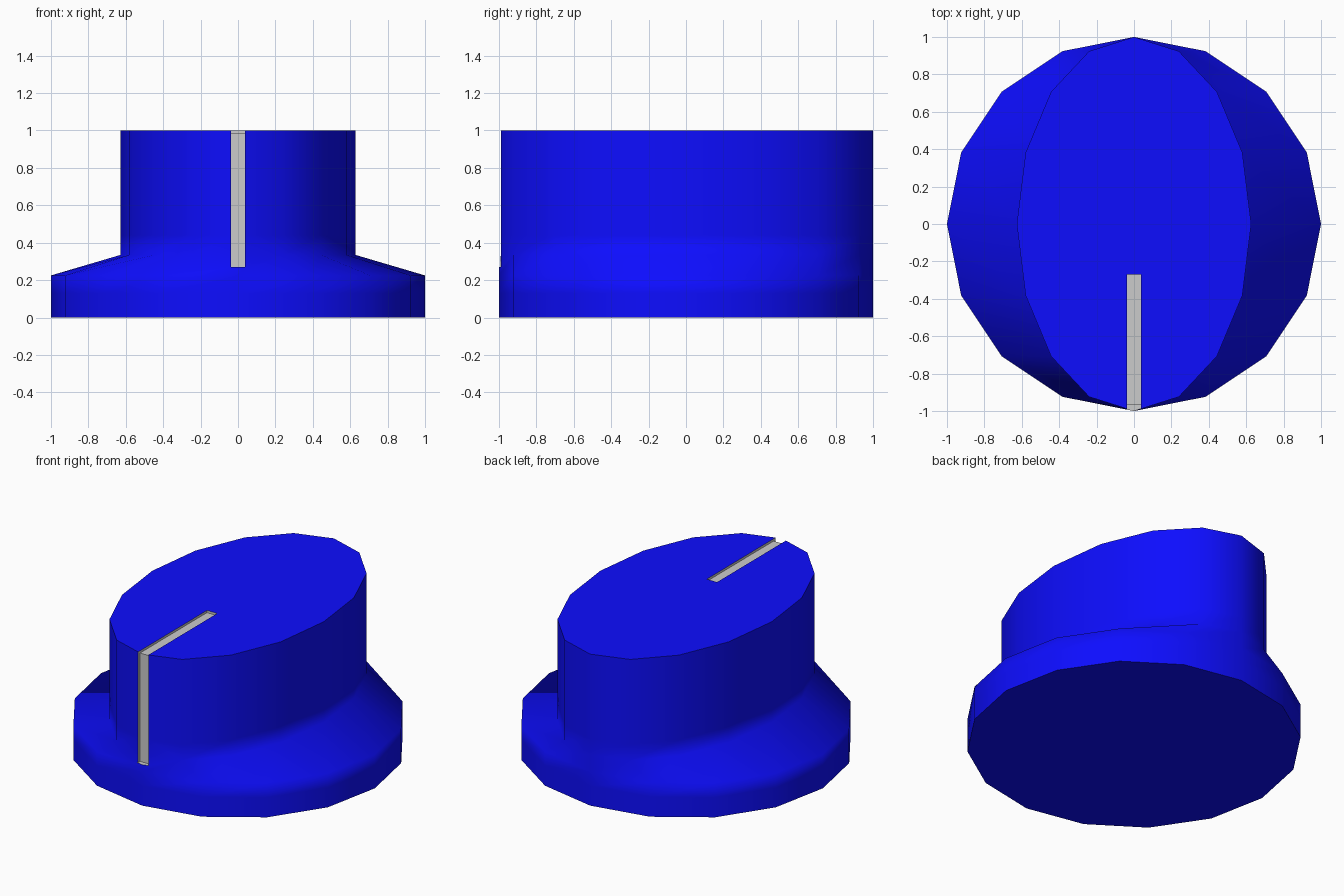
import bpy, bmesh, math

if "Cube" in bpy.data.objects:
    bpy.data.objects.remove(bpy.data.objects["Cube"])

SIDES = 16


def make_material(name, color):
    mat = bpy.data.materials.new(name)
    mat.diffuse_color = color
    mat.use_nodes = True
    mat.node_tree.nodes["Principled BSDF"].inputs["Base Color"].default_value = mat.diffuse_color
    return mat


def add_object(name, bm, mat):
    bmesh.ops.recalc_face_normals(bm, faces=bm.faces)
    mesh = bpy.data.meshes.new(name)
    bm.to_mesh(mesh)
    bm.free()
    mesh.materials.append(mat)
    obj = bpy.data.objects.new(name, mesh)
    bpy.context.collection.objects.link(obj)
    return obj


blue = make_material("blue_plastic", (0.004, 0.004, 1.0, 1))
grey = make_material("grey_mark", (0.8, 0.8, 0.8, 1))

# Knob body: round skirt flowing into an oval grip (x scale, z),
# with support loops that keep the walls evenly shaded
bm = bmesh.new()
rings = []
for sx, z in [(1, 0), (1, 0.13), (1, 0.225), (0.627, 0.335), (0.627, 0.44), (0.627, 1)]:
    angles = [2 * math.pi * i / SIDES for i in range(SIDES)]
    rings.append([bm.verts.new((sx * math.cos(a), math.sin(a), z)) for a in angles])
for low, high in zip(rings, rings[1:]):
    for i in range(SIDES):
        j = (i + 1) % SIDES
        bm.faces.new((low[i], low[j], high[j], high[i]))
bm.faces.new(rings[0][::-1])
bm.faces.new(rings[-1])
knob = add_object("knob", bm, blue)

# Pointer groove cutter: L-shaped (y, z) profile extruded across x
bm = bmesh.new()
profile = [(-1.1, 0.27), (-0.968, 0.27), (-0.968, 0.985),
           (-0.27, 0.985), (-0.27, 1.1), (-1.1, 1.1)]
face = bm.faces.new([bm.verts.new((-0.0375, y, z)) for y, z in profile])
side = bmesh.ops.extrude_face_region(bm, geom=[face])["geom"]
bmesh.ops.translate(bm, vec=(0.075, 0, 0),
                    verts=[v for v in side if isinstance(v, bmesh.types.BMVert)])
cutter = add_object("groove_cutter", bm, grey)

# Carve the groove, keeping its walls grey
cut = knob.modifiers.new("pointer_groove", 'BOOLEAN')
cut.operation = 'DIFFERENCE'
cut.solver = 'EXACT'
cut.material_mode = 'TRANSFER'
cut.object = cutter
bpy.context.view_layer.objects.active = knob
knob.select_set(True)
bpy.ops.object.modifier_apply(modifier=cut.name)
bpy.data.objects.remove(cutter)

# Soft sides, crisp top, bottom and groove edges
bpy.ops.object.shade_smooth_by_angle(angle=math.radians(80))
